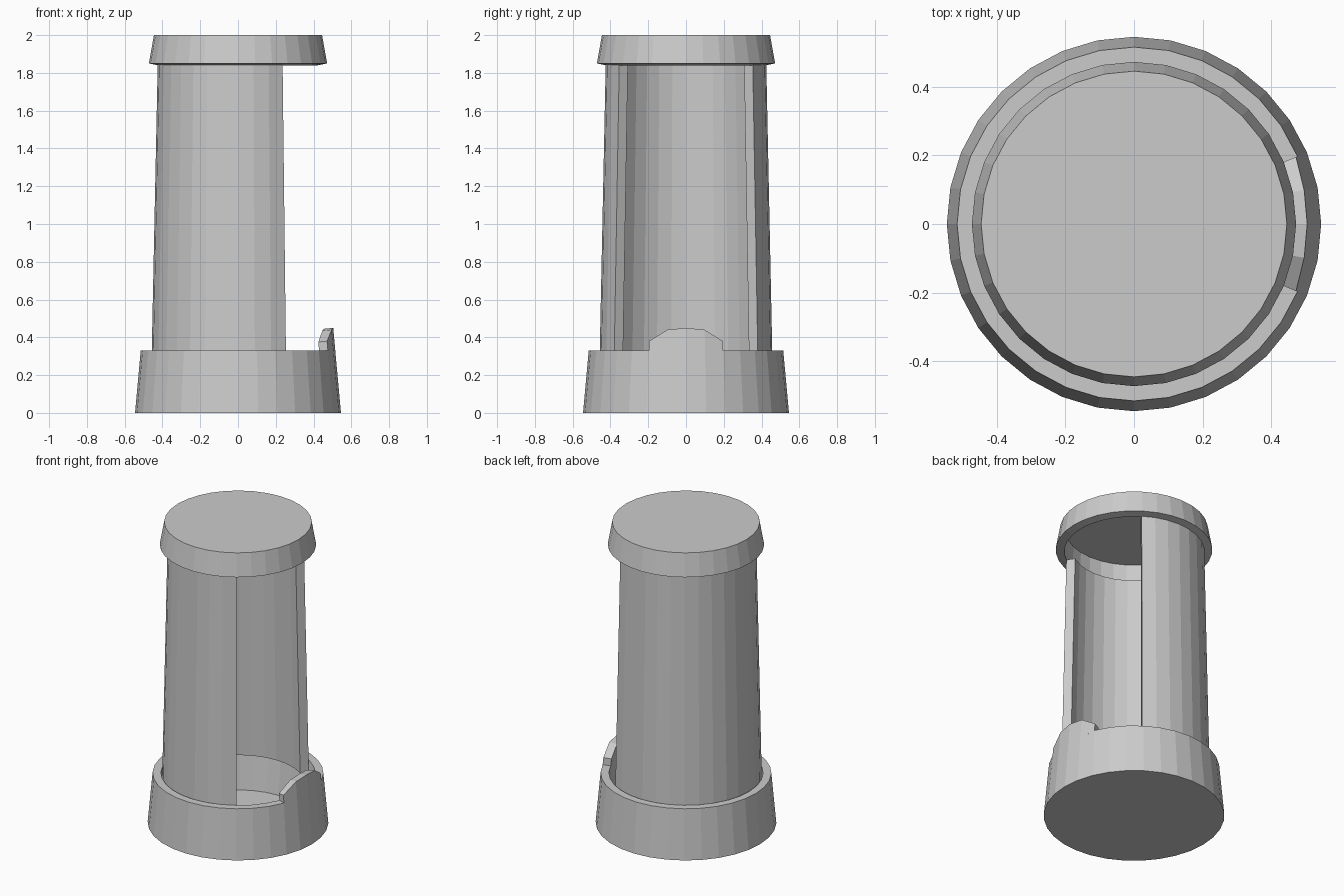
import bpy, bmesh, math

if "Cube" in bpy.data.objects:
    bpy.data.objects.remove(bpy.data.objects["Cube"])

SIDES = 32


def sweep(name, section, first=0, last=SIDES):
    """Turn a closed (radius, z) section about z; section(i) gives the points at step i."""
    bm = bmesh.new()
    full = last - first == SIDES
    rings = []
    for i in range(first, last if full else last + 1):
        a = 2 * math.pi * i / SIDES
        rings.append([bm.verts.new((r * math.cos(a), r * math.sin(a), z))
                      for r, z in section(i)])
    n = len(rings[0])
    pairs = list(zip(rings, rings[1:]))
    if full:
        pairs.append((rings[-1], rings[0]))
    for a, b in pairs:
        for j in range(n):
            k = (j + 1) % n
            bm.faces.new((a[j], b[j], b[k], a[k]))
    if not full:
        bm.faces.new(rings[0])
        bm.faces.new(rings[-1][::-1])
    # Collapse points on the axis and drop the zero-area leftovers
    bmesh.ops.remove_doubles(bm, verts=bm.verts[:], dist=1e-5)
    bmesh.ops.dissolve_degenerate(bm, edges=bm.edges[:], dist=1e-6)
    loose = [f for f in bm.faces if f.calc_area() < 1e-9]
    bmesh.ops.delete(bm, geom=loose, context='FACES')
    # Keep the inner axis edge out of the mesh
    wires = [e for e in bm.edges if not e.link_faces]
    bmesh.ops.delete(bm, geom=wires, context='EDGES')
    bmesh.ops.recalc_face_normals(bm, faces=bm.faces[:])
    mesh = bpy.data.meshes.new(name)
    bm.to_mesh(mesh)
    bm.free()
    obj = bpy.data.objects.new(name, mesh)
    bpy.context.collection.objects.link(obj)
    return obj


# Open cup at the bottom
cup = [(0, 0), (0.545, 0), (0.515, 0.33), (0.465, 0.33), (0.42, 0.02), (0, 0.02)]
sweep("base_cup", lambda i: cup)

# Tapered wall, open towards +x
wall = [(0.458, 0.26), (0.425, 1.85), (0.37, 1.85), (0.402, 0.26)]
sweep("body_wall", lambda i: wall, 5, 27)

# Hollow lid
lid = [(0, 2), (0.445, 2), (0.472, 1.85), (0.42, 1.84), (0.41, 1.98), (0, 1.98)]
sweep("lid", lambda i: lid)

# Curved raised lip on the cup rim
lip_top = {0: 0.45, 1: 0.44, 2: 0.38}


def lip(i):
    z = lip_top[abs(i)]
    taper = (z - 0.33) * 0.09
    return [(0.516, 0.32), (0.515 - taper, z), (0.465 - taper, z - 0.005), (0.465, 0.32)]


sweep("rim_lip", lip, -2, 2)
